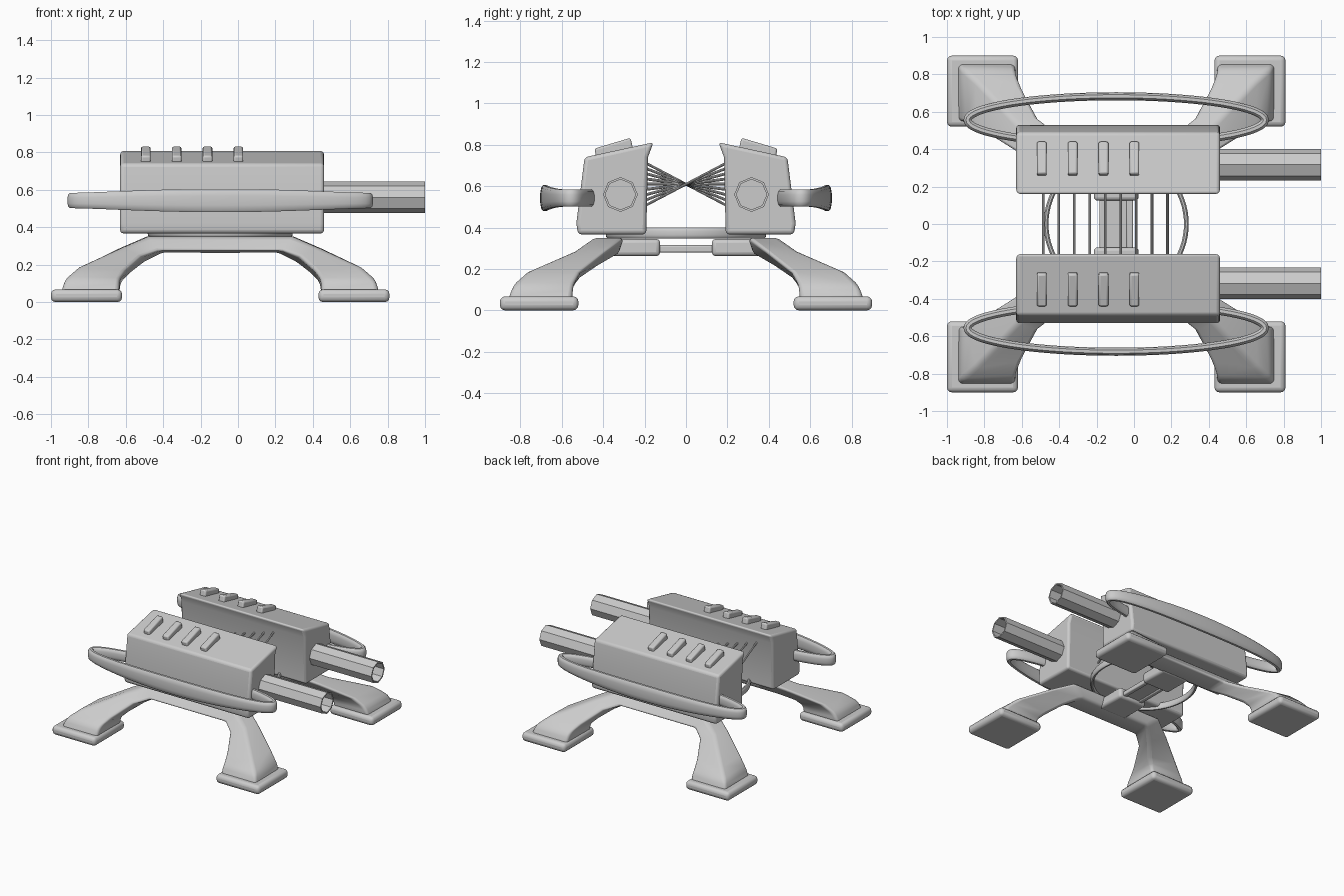
import bpy, bmesh, math
from mathutils import Vector

if "Cube" in bpy.data.objects:
    bpy.data.objects.remove(bpy.data.objects["Cube"])

CX = -0.095  # centre of the stand and rings along x

grey = bpy.data.materials.new("plain grey")
grey.diffuse_color = (0.6, 0.6, 0.6, 1)
grey.use_nodes = True
grey.node_tree.nodes["Principled BSDF"].inputs["Base Color"].default_value = grey.diffuse_color


def finish(name, bm, bevel=0.0, mirror_y=True, segments=3, angle=35):
    bmesh.ops.recalc_face_normals(bm, faces=bm.faces)
    me = bpy.data.meshes.new(name)
    bm.to_mesh(me)
    bm.free()
    ob = bpy.data.objects.new(name, me)
    bpy.context.collection.objects.link(ob)
    me.materials.append(grey)
    if bevel:
        b = ob.modifiers.new("Bevel", 'BEVEL')
        b.width, b.segments = bevel, segments
        b.limit_method, b.angle_limit = 'ANGLE', math.radians(25)
    if mirror_y:
        m = ob.modifiers.new("Mirror", 'MIRROR')
        m.use_axis = (False, True, False)
        m.use_mirror_merge = False
    bpy.ops.object.select_all(action='DESELECT')
    ob.select_set(True)
    bpy.context.view_layer.objects.active = ob
    bpy.ops.object.shade_smooth_by_angle(angle=math.radians(angle))
    return ob


def loft(sections, closed=False):
    """Skin a row of equal-sized point loops."""
    bm = bmesh.new()
    rows = [[bm.verts.new(p) for p in s] for s in sections]
    n = len(rows[0])
    pairs = list(zip(rows, rows[1:]))
    if closed:
        pairs.append((rows[-1], rows[0]))
    else:
        bm.faces.new(rows[0])
        bm.faces.new(rows[-1])
    for a, b in pairs:
        for i in range(n):
            j = (i + 1) % n
            bm.faces.new((a[i], a[j], b[j], b[i]))
    return bm


def box(x0, x1, y0, y1, z0, z1):
    quad = [(x0, y0), (x1, y0), (x1, y1), (x0, y1)]
    return loft([[(x, y, z) for x, y in quad] for z in (z0, z1)])


def band(cx, cy, rx, ry, z, half_w, half_h, count=72):
    """Closed elliptical band with a rounded upright cross-section."""
    rows = []
    for k in range(count):
        t = 2 * math.pi * k / count
        c, s = math.cos(t), math.sin(t)
        nrm = Vector((c / rx, s / ry, 0)).normalized()
        h = half_h(c, s)
        row = []
        for i in range(12):
            a = 2 * math.pi * (i + 0.5) / 12
            u = math.copysign(abs(math.cos(a)) ** 0.7, math.cos(a)) * half_w
            v = math.copysign(abs(math.sin(a)) ** 0.7, math.sin(a)) * h
            row.append(Vector((cx + rx * c, cy + ry * s, z + v)) + nrm * u)
        rows.append(row)
    return loft(rows, True)


# Main housings: lipped wedge profile extruded along x
profile = [(.192, .367), (.522, .367), (.53, .42), (.49, .74),
           (.157, .812), (.184, .74)]
finish("housing", loft([[(x, y, z) for y, z in profile] for x in (-.63, .46)]), .018)

# Slanted fins on the housing tops
fin = [(.25, .755), (.43, .715), (.442, .782), (.268, .834)]
for i in range(4):
    x = -.493 + i * .165
    finish("top_fin", loft([[(x + d, y, z) for y, z in fin] for d in (-.026, .026)]), .01, segments=2)

# Hollow eight-sided barrels
rows = []
for x, r in ((.44, .084), (1.0, .084), (1.0, .073), (.465, .073)):
    rows.append([(x, .317 + r * math.cos(i * math.pi / 4),
                  .56 + r * math.sin(i * math.pi / 4)) for i in range(8)])
finish("barrel", loft(rows), angle=20)

# Side hoops, taller in the outer middle
finish("side_hoop", band(CX, .556, .795, .127, .543, .022,
                         lambda c, s: .042 + .022 * max(0, s) ** 3))

# Thin crossing rods between the housings
for i in range(9):
    x, dz = -.485 + i * .083, .105 * (i - 4) / 4
    rod = [[(x + .007 * math.cos(a * math.pi / 4), e * .2,
             .61 + e * dz + .007 * math.sin(a * math.pi / 4)) for a in range(8)]
           for e in (-1, 1)]
    finish("cross_rod", loft(rod), mirror_y=False)

# Round band under the housings
finish("base_ring", band(CX, 0, .375, .375, .374, .013, lambda c, s: .026), mirror_y=False)

# Stand: foot, leg and beam swept as one arch per side
# corners per section: outer, front inner, inner, back outer
half = [
    [(-.945, .86, .05), (-.635, .86, .05), (-.635, .55, .05), (-.945, .55, .05)],
    [(-.925, .835, .12), (-.635, .83, .12), (-.625, .55, .11), (-.915, .545, .12)],
    [(-.85, .77, .185), (-.60, .735, .17), (-.575, .515, .155), (-.84, .51, .185)],
    [(-.62, .53, .29), (-.515, .575, .245), (-.50, .43, .21), (-.64, .385, .285)],
    [(-.48, .45, .35), (-.42, .50, .275), (-.40, .33, .265), (-.49, .30, .35)],
]
flip = [[(2 * CX - x, y, z) for x, y, z in s] for s in reversed(half)]
finish("leg_arch", loft(half + flip), .022, angle=50)

# Foot pads
for x0, x1 in ((-1.0, -.62), (.43, .81)):
    finish("foot_pad", box(x0, x1, .52, .9, 0, .068), .026)

# Centre bridge: end blocks, rails and web
finish("bridge_block", box(-.215, .025, .125, .36, .262, .345), .02)
for x0, x1 in ((-.185, -.15), (-.04, -.005)):
    finish("bridge_rail", box(x0, x1, -.15, .15, .28, .315), .008, mirror_y=False)
finish("bridge_web", box(-.16, -.03, -.15, .15, .288, .303), mirror_y=False)
